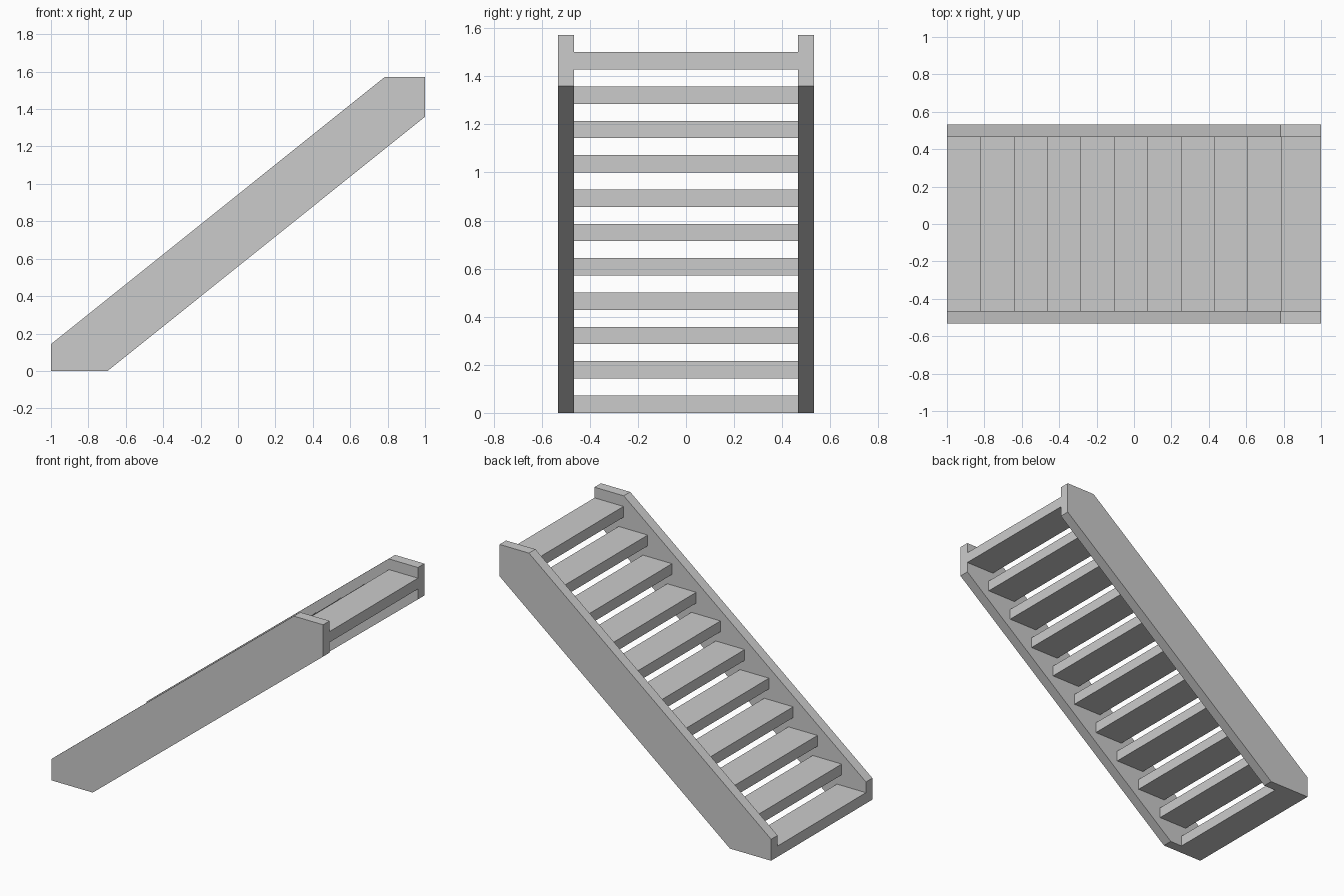
import bpy

if "Cube" in bpy.data.objects:
    bpy.data.objects.remove(bpy.data.objects["Cube"])

STEPS = 11
RISE, RUN = 0.1428, 0.1786
TREAD_DEPTH, TREAD_THICK = 0.214, 0.072
INNER, OUTER = 0.465, 0.533


def extrude_y(name, profile, y0, y1):
    """Solid made by extruding an x-z profile from y0 to y1."""
    n = len(profile)
    verts = [(x, y, z) for y in (y0, y1) for x, z in profile]
    faces = [tuple(range(n)), tuple(reversed(range(n, 2 * n)))]
    faces += [(i, i + n, (i + 1) % n + n, (i + 1) % n) for i in range(n)]
    mesh = bpy.data.meshes.new(name)
    mesh.from_pydata(verts, [], faces)
    obj = bpy.data.objects.new(name, mesh)
    bpy.context.collection.objects.link(obj)
    return obj


# Sloping side boards, clipped at floor, ends and top
stringer = [(-1, 0), (-0.697, 0), (1, 1.359), (1, 1.571), (0.784, 1.571), (-1, 0.143)]
extrude_y("stringer_front", stringer, -OUTER, -INNER)
extrude_y("stringer_back", stringer, INNER, OUTER)

# Evenly spaced treads between the boards
for i in range(STEPS):
    x, z = -1 + i * RUN, i * RISE
    x1, z1 = x + TREAD_DEPTH, z + TREAD_THICK
    extrude_y(f"tread_{i + 1}", [(x, z), (x1, z), (x1, z1), (x, z1)], -INNER, INNER)
